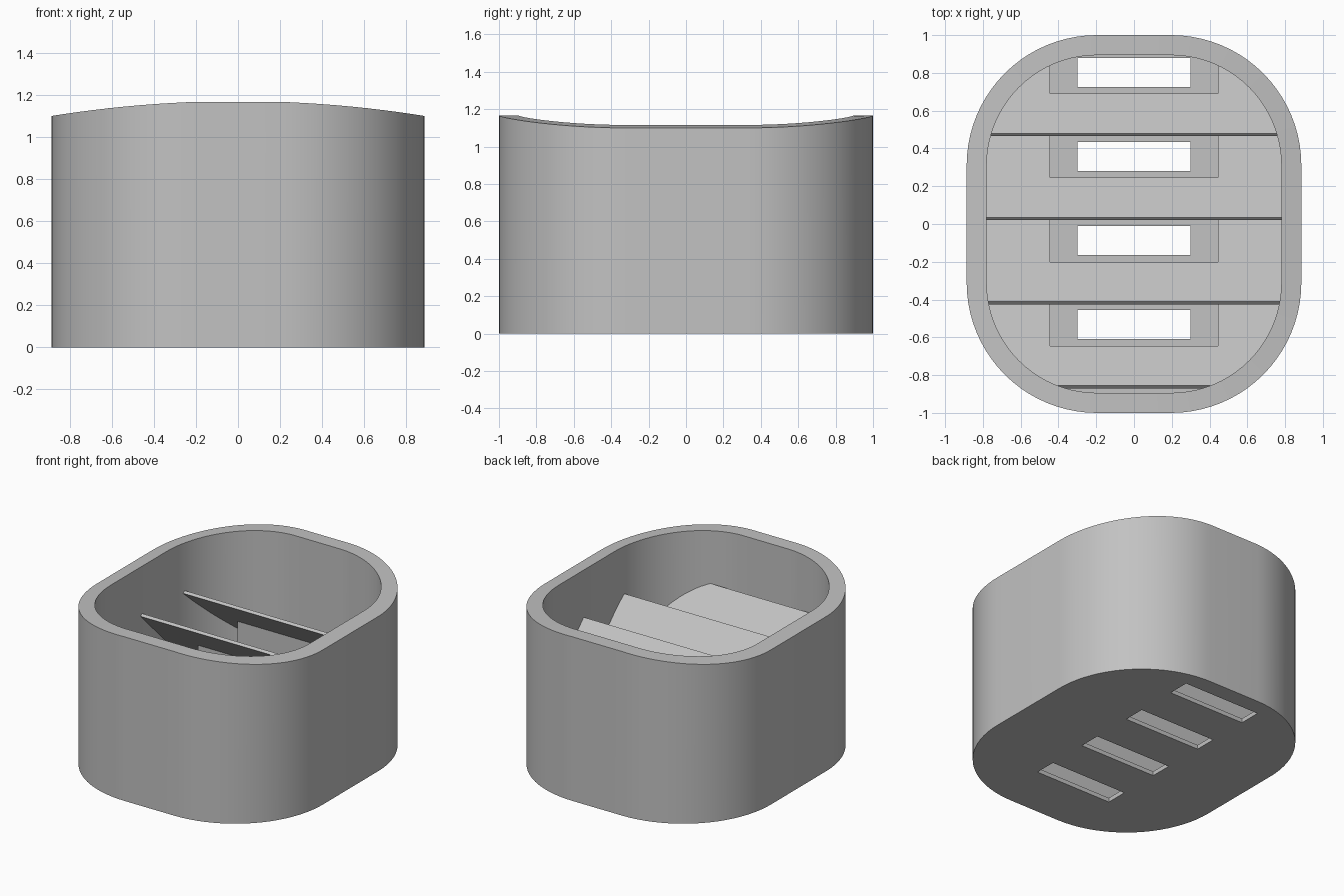
import bpy, bmesh, math

old = bpy.data.objects.get("Cube")
if old:
    bpy.data.objects.remove(old, do_unlink=True)

grey = bpy.data.materials.new("plain_grey")
grey.use_nodes = True
colour = (0.54, 0.54, 0.54, 1)
grey.diffuse_color = colour
grey.node_tree.nodes["Principled BSDF"].inputs["Base Color"].default_value = colour

FLOOR = 0.03
PITCH = 0.445
LIPS = [0.465 - PITCH * i for i in range(4)]


def add_object(name, bm):
    bmesh.ops.recalc_face_normals(bm, faces=bm.faces)
    mesh = bpy.data.meshes.new(name)
    bm.to_mesh(mesh)
    bm.free()
    ob = bpy.data.objects.new(name, mesh)
    bpy.context.collection.objects.link(ob)
    mesh.materials.append(grey)
    return ob


def outline(hx, hy, r, steps=20):
    """Rounded rectangle, counter-clockwise."""
    pts = []
    for k, (sx, sy) in enumerate([(1, 1), (-1, 1), (-1, -1), (1, -1)]):
        for i in range(steps + 1):
            a = math.pi / 2 * (k + i / steps)
            pts.append((sx * (hx - r) + r * math.cos(a),
                        sy * (hy - r) + r * math.sin(a)))
    return pts


def extrude(name, pts, place, low, high):
    """Prism through a profile; place(point, level) gives the 3D position."""
    bm = bmesh.new()
    a = [bm.verts.new(place(p, low)) for p in pts]
    b = [bm.verts.new(place(p, high)) for p in pts]
    bm.faces.new(a)
    bm.faces.new(b)
    for i in range(len(pts)):
        j = (i + 1) % len(pts)
        bm.faces.new((a[i], a[j], b[j], b[i]))
    return add_object(name, bm)


def along_x(name, profile, half, y0):
    return extrude(name, profile, lambda p, x: (x, p[0] + y0, p[1]), -half, half)


def block(name, half, y1, y2, z1, z2, y0):
    return along_x(name, [(y1, z1), (y2, z1), (y2, z2), (y1, z2)], half, y0)


def boolean(ob, other, operation):
    """Apply a boolean and drop the helper."""
    mod = ob.modifiers.new("bool", "BOOLEAN")
    mod.object, mod.operation, mod.solver = other, operation, "EXACT"
    deps = bpy.context.evaluated_depsgraph_get()
    mesh = bpy.data.meshes.new_from_object(ob.evaluated_get(deps))
    ob.modifiers.clear()
    ob.data = mesh
    bpy.data.objects.remove(other, do_unlink=True)


def rim_height(x):
    radius = 5.6
    return 1.17 - radius + math.sqrt(radius ** 2 - x * x)


# Tub: outer wall, crowned rim, inner wall and floor
outer, inner = outline(0.886, 1.0, 0.69), outline(0.78, 0.894, 0.584)
bm = bmesh.new()
rings = [
    [bm.verts.new((x, y, 0)) for x, y in outer],
    [bm.verts.new((x, y, rim_height(x))) for x, y in outer],
    [bm.verts.new((x, y, rim_height(x))) for x, y in inner],
    [bm.verts.new((x, y, FLOOR)) for x, y in inner],
]
for a, b in zip(rings, rings[1:]):
    for i in range(len(a)):
        j = (i + 1) % len(a)
        bm.faces.new((a[i], a[j], b[j], b[i]))
bm.faces.new(rings[0])
bm.faces.new(rings[-1])
tub = add_object("tub", bm)

# Slots through the floor
for y0 in LIPS:
    boolean(tub, block("slot_cutter", 0.3, 0.26, 0.415, -0.1, 0.1, y0), "DIFFERENCE")

# Sloping plates, each with an open chute down to its slot
plate = [(0, 0.765), (0.015, 0.78), (0.465, 0.33), (0.465, 0.30)]
chute = [(0.195, 0.015), (0.465, 0.015), (0.465, 0.315), (0.195, 0.585)]
parts = [tub]
for n, y0 in enumerate(LIPS):
    ramp = along_x(f"ramp_{n + 1}", plate, 1.0, y0)
    boolean(ramp, along_x("chute_body", chute, 0.465, y0), "UNION")
    bounds = extrude("bounds", outline(0.79, 0.904, 0.594),
                     lambda p, z: (p[0], p[1], z), 0.005, 1.0)
    boolean(ramp, bounds, "INTERSECT")
    boolean(ramp, block("chute_cutter", 0.445, 0.225, 0.445, -0.1, 1.0, y0), "DIFFERENCE")
    parts.append(ramp)

# Smooth the curved walls, keep the edges sharp
bpy.ops.object.select_all(action="DESELECT")
for ob in parts:
    ob.select_set(True)
bpy.context.view_layer.objects.active = tub
bpy.ops.object.shade_smooth_by_angle(angle=math.radians(30))
